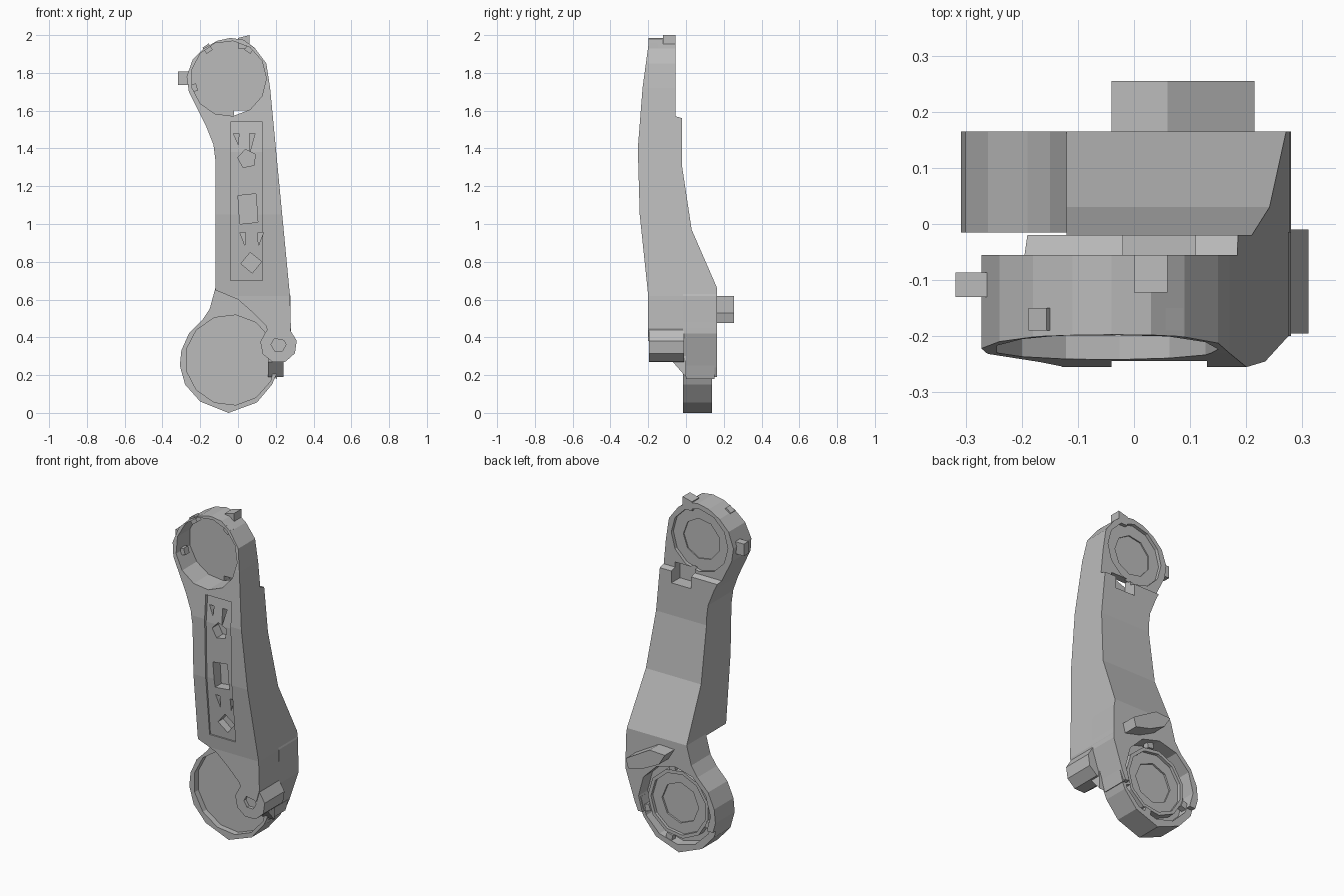
import bpy, bmesh, math
from mathutils import Vector

if "Cube" in bpy.data.objects:
    bpy.data.objects.remove(bpy.data.objects["Cube"], do_unlink=True)

grey = bpy.data.materials.new("plain grey")
grey.use_nodes = True
COLOUR = (0.5, 0.5, 0.5, 1)
grey.diffuse_color = COLOUR
grey.node_tree.nodes["Principled BSDF"].inputs["Base Color"].default_value = COLOUR


def prism(name, outline, lo, hi, axis="y"):
    """Extrude an outline: (x, z) points along y, or (y, z) points along x."""
    bm = bmesh.new()
    place = (lambda a, b, d: (a, d, b)) if axis == "y" else (lambda a, b, d: (d, a, b))
    ends = [[bm.verts.new(place(a, b, d)) for a, b in outline] for d in (lo, hi)]
    for ring in ends:
        bm.faces.new(ring)
    n = len(outline)
    for i in range(n):
        j = (i + 1) % n
        bm.faces.new((ends[0][i], ends[0][j], ends[1][j], ends[1][i]))
    bmesh.ops.recalc_face_normals(bm, faces=bm.faces)
    mesh = bpy.data.meshes.new(name)
    bm.to_mesh(mesh)
    bm.free()
    mesh.materials.append(grey)
    obj = bpy.data.objects.new(name, mesh)
    bpy.context.collection.objects.link(obj)
    return obj


def circle(cx, cz, r, sides=12, turn=0.0):
    steps = [turn + 2 * math.pi * i / sides for i in range(sides)]
    return [(cx + r * math.cos(t), cz + r * math.sin(t)) for t in steps]


def rect(x0, x1, z0, z1):
    return [(x0, z0), (x1, z0), (x1, z1), (x0, z1)]


def combine(obj, tool, operation="DIFFERENCE"):
    """Apply a boolean and remove the tool object."""
    mod = obj.modifiers.new("bool", "BOOLEAN")
    mod.operation, mod.object, mod.solver = operation, tool, "EXACT"
    bpy.context.view_layer.update()
    graph = bpy.context.evaluated_depsgraph_get()
    mesh = bpy.data.meshes.new_from_object(obj.evaluated_get(graph))
    obj.modifiers.clear()
    obj.data = mesh
    bpy.data.objects.remove(tool, do_unlink=True)


def cut(obj, outline, lo, hi, axis="y"):
    combine(obj, prism("cutter", outline, lo, hi, axis))


TOP = (-0.05, 1.77)     # centre of the upper joint
LOW = (-0.04, 0.28)     # centre of the lower joint

# Arm: front outline crossed with the curved side profile
arm = prism("arm", [
    (-0.11, 1.97), (-0.18, 1.93), (-0.24, 1.87), (-0.272, 1.78), (-0.26, 1.7),
    (-0.17, 1.52), (-0.13, 1.42), (-0.12, 1.34), (-0.12, 0.65), (0.0, 0.6),
    (0.08, 0.53), (0.15, 0.46), (0.16, 0.4), (0.26, 0.38), (0.28, 0.45),
    (0.275, 0.62), (0.21, 1.3), (0.17, 1.72), (0.15, 1.85), (0.09, 1.93),
    (0.03, 1.975), (-0.04, 1.985)], -0.5, 0.5)
combine(arm, prism("profile", [
    (-0.2, 0.3), (-0.2, 0.62), (-0.245, 1.05), (-0.255, 1.4), (-0.23, 1.72),
    (-0.2, 1.94), (-0.19, 2.1), (-0.055, 2.1), (-0.055, 1.57), (-0.02, 1.56),
    (-0.02, 1.3), (0.03, 0.97), (0.165, 0.66), (0.165, 0.3)],
    -0.5, 0.5, "x"), "INTERSECT")

# Upper joint: deep cup at the front, stepped rings at the back
cut(arm, circle(*TOP, 0.2, 13), -0.5, -0.1)
cut(arm, circle(*TOP, 0.185, 12), -0.075, 0.2)
cut(arm, circle(*TOP, 0.12, 9), -0.082, 0.2)

# Notch in the back below the upper joint
cut(arm, rect(-0.02, 0.11, 1.49, 1.6), -0.1, 0.1)

# Sunken front panel and its pockets
cut(arm, [(-0.4, 0.7), (-0.4, 1.54), (-0.225, 1.54), (-0.24, 1.38),
          (-0.233, 1.05), (-0.2, 0.7)], -0.04, 0.13, "x")
cut(arm, [(0.0, 1.15), (0.01, 1.0), (0.105, 1.01), (0.095, 1.16)], -0.5, -0.17)
cut(arm, circle(0.048, 1.345, 0.05, 5, 0.5), -0.5, -0.18)
cut(arm, circle(0.07, 0.795, 0.055, 4, 0.1), -0.5, -0.16)
for x, z, h in ((-0.01, 1.45, 0.03), (0.075, 1.43, 0.05),
                (0.025, 0.92, 0.035), (0.12, 0.92, 0.035)):
    lean = 0.012 if x > 0.05 else -0.012
    cut(arm, [(x - lean, z - h), (x + 0.015, z + h), (x - 0.015, z + h)], -0.5, -0.19)

# Lower joint housing with shoulders running up into the arm
housing = prism("lower_joint", [
    (-0.05, 0.0), (0.1, 0.055), (0.18, 0.15), (0.22, 0.24), (0.28, 0.42),
    (0.277, 0.62), (0.265, 0.66), (-0.12, 0.66), (-0.15, 0.55), (-0.19, 0.49),
    (-0.26, 0.42), (-0.3, 0.33), (-0.308, 0.25), (-0.28, 0.15), (-0.2, 0.06)],
    -0.015, 0.165)
cut(housing, circle(*LOW, 0.24, 13), -0.1, 0.02)
cut(housing, circle(*LOW, 0.235, 12), 0.08, 0.3)
cut(housing, rect(-0.5, 0.5, -0.1, 0.19), 0.138, 0.3)

# Raised hub rings inside the back of the lower joint
hub = prism("lower_hub", circle(*LOW, 0.2, 11), 0.07, 0.128)
cut(hub, circle(*LOW, 0.18, 11), 0.11, 0.2)
cut(hub, circle(*LOW, 0.12, 8), 0.1, 0.2)
prism("lower_side_lug", [(0.17, 0.2), (0.205, 0.18), (0.225, 0.25), (0.19, 0.27)], 0.0, 0.15)

# Pivot knob beside the lower joint, with a shallow socket
knob = prism("pivot_knob", circle(0.215, 0.362, 0.098, 9, 0.2), -0.195, -0.01)
cut(knob, circle(0.215, 0.362, 0.04, 6), -0.3, -0.175)
prism("knob_web", [(-0.07, 0.36), (-0.07, 0.27), (0.0, 0.19), (0.0, 0.36)], 0.16, 0.24, "x")

# Curved stop on the back
prism("back_stop", [(-0.04, 0.615), (0.06, 0.62), (0.215, 0.53), (0.2, 0.475),
                    (0.1, 0.5), (0.0, 0.55)], 0.14, 0.255)

# Tabs on the rim of the upper joint
prism("top_tab", [(0.0, 1.93), (0.06, 1.93), (0.06, 2.0), (0.0, 1.985)], -0.122, -0.055)
prism("side_tab", rect(-0.318, -0.25, 1.737, 1.808), -0.13, -0.086)

# Small retaining teeth inside the cups
for (cx, cz), radius, y0, y1, angles in (
        (TOP, 0.193, -0.19, -0.15, (55, 125, 195)),
        (LOW, 0.215, 0.1, 0.135, (80, 200, 285, 340))):
    for a in angles:
        t = math.radians(a)
        prism("retaining_tooth", circle(cx + radius * math.cos(t), cz + radius * math.sin(t),
                                        0.028, 4, t + 0.785), y0, y1)
